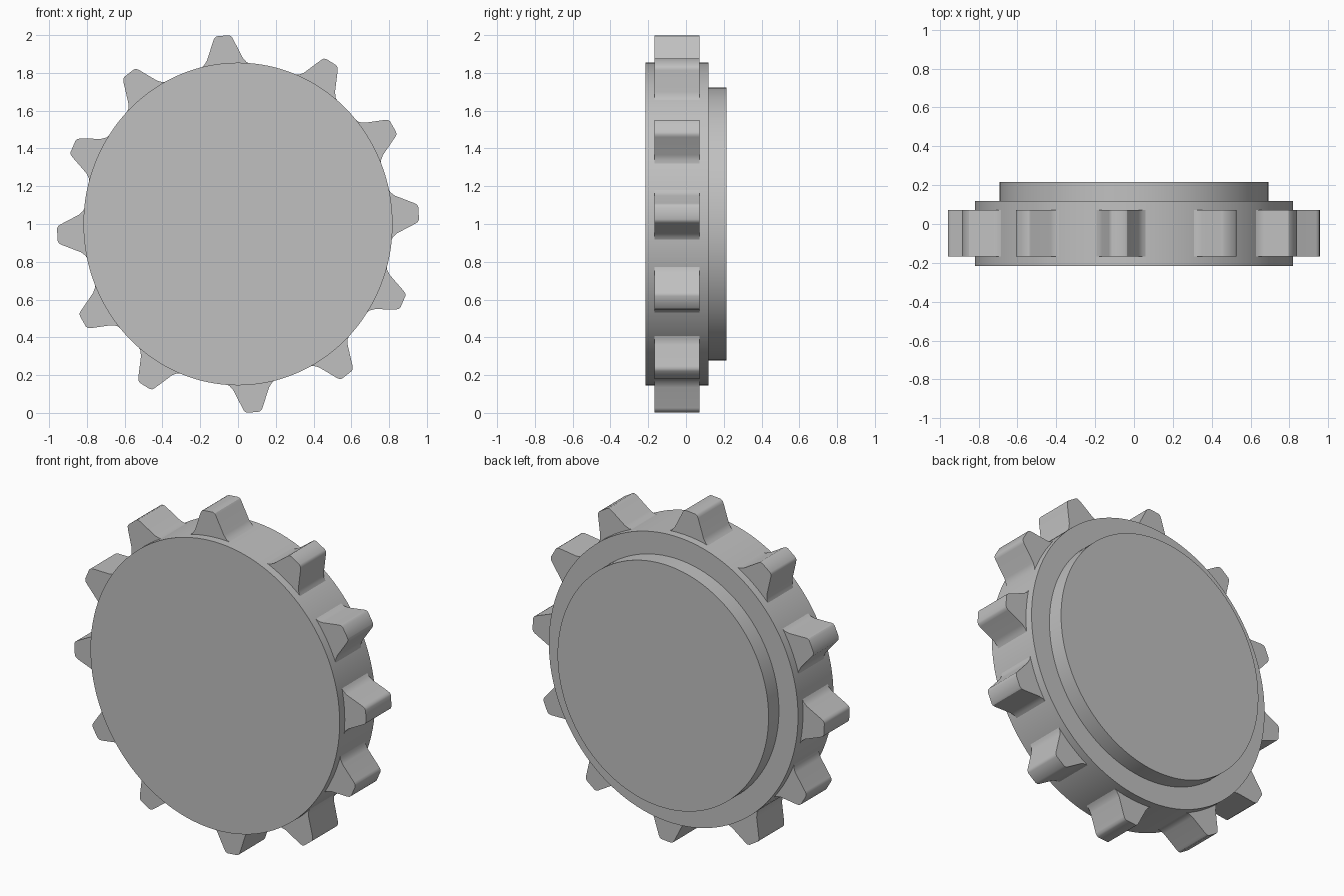
import bpy, bmesh, math

cube = bpy.data.objects.get("Cube")
if cube:
    bpy.data.objects.remove(cube, do_unlink=True)

SQUASH = 0.958            # the wheel is slightly narrower than tall
CENTRE_Z = 1.0

grey = bpy.data.materials.new("plain grey")
grey.use_nodes = True
grey.diffuse_color = (0.53, 0.53, 0.53, 1)
grey.node_tree.nodes["Principled BSDF"].inputs["Base Color"].default_value = grey.diffuse_color


def add_prism(bm, outline, y_front, y_back):
    """Extrude an (x, z) outline along y, squashed about the wheel centre."""
    front = [bm.verts.new((x * SQUASH, y_front, z + CENTRE_Z)) for x, z in outline]
    face = bm.faces.new(front)
    moved = bmesh.ops.extrude_face_region(bm, geom=[face])["geom"]
    for v in moved:
        if isinstance(v, bmesh.types.BMVert):
            v.co.y = y_back


def make_part(name, outlines, y_front, y_back):
    bm = bmesh.new()
    for outline in outlines:
        add_prism(bm, outline, y_front, y_back)
    bmesh.ops.recalc_face_normals(bm, faces=bm.faces)
    mesh = bpy.data.meshes.new(name)
    bm.to_mesh(mesh)
    bm.free()
    mesh.materials.append(grey)
    obj = bpy.data.objects.new(name, mesh)
    bpy.context.collection.objects.link(obj)
    bpy.ops.object.select_all(action='DESELECT')
    obj.select_set(True)
    bpy.context.view_layer.objects.active = obj
    bpy.ops.object.shade_smooth_by_angle(angle=math.radians(30))
    return obj


def circle(radius, count=128):
    steps = [2 * math.pi * i / count for i in range(count)]
    return [(radius * math.cos(a), radius * math.sin(a)) for a in steps]


# Half of the tooth profile: (half width, distance from the centre)
HALF = [(0.13, 0.78), (0.148, 0.835), (0.118, 0.851), (0.099, 0.876),
        (0.053, 0.982), (0.045, 0.994), (0.033, 1.0)]


def tooth(angle):
    a = math.radians(angle)
    c, s = math.cos(a), math.sin(a)
    profile = HALF + [(-w, r) for w, r in reversed(HALF)]
    return [(r * c - w * s, r * s + w * c) for w, r in profile]


# Wheel body and raised back plate
make_part("wheel_body", [circle(0.854)], -0.215, 0.118)
make_part("back_plate", [circle(0.723)], 0.1, 0.215)

# Unevenly spaced teeth, repeated on the opposite half
half_turn = [3.3, 31, 59, 94.8, 127, 155.7]
make_part("teeth", [tooth(a + turn) for turn in (0, 180) for a in half_turn], -0.167, 0.071)
